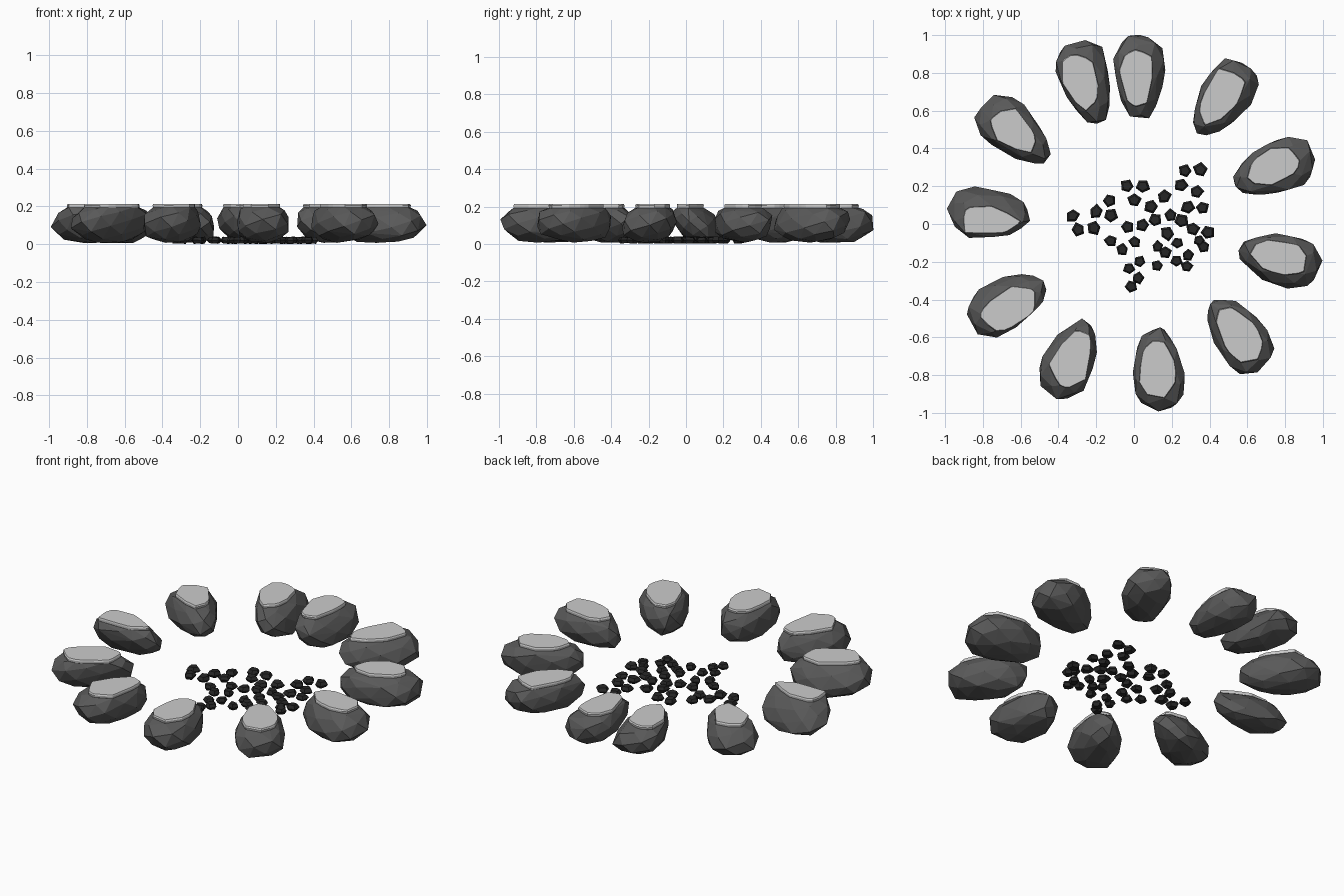
import bpy, bmesh, random
from math import radians, sin, cos, pi, sqrt
from mathutils import Vector, Matrix

if "Cube" in bpy.data.objects:
    bpy.data.objects.remove(bpy.data.objects["Cube"])

random.seed(7)


def material(name, value):
    m = bpy.data.materials.new(name)
    m.diffuse_color = (value, value, value, 1)
    m.use_nodes = True
    m.node_tree.nodes["Principled BSDF"].inputs["Base Color"].default_value = m.diffuse_color
    return m


STONE = material("stone", 0.10)
COAL = material("coal", 0.02)


def finish(bm, name, place, mat=None):
    bmesh.ops.recalc_face_normals(bm, faces=bm.faces)
    me = bpy.data.meshes.new(name)
    bm.to_mesh(me)
    bm.free()
    if mat:
        me.materials.append(mat)
    ob = bpy.data.objects.new(name, me)
    ob.matrix_world = place
    bpy.context.collection.objects.link(ob)


def spow(v, e):
    return (abs(v) ** e) * (1 if v >= 0 else -1)


def boulder(n, x, y, angle, shift):
    """Faceted egg, narrow end inwards, flat top with a pale slab on it."""
    pts = []
    start = random.random() * 6
    for i in range(44):
        z = 1 - 2 * (i + 0.5) / 44
        r, a = sqrt(1 - z * z), start + i * pi * (3 - sqrt(5))
        p = Vector((spow(r * cos(a), 0.9), spow(r * sin(a), 0.9), spow(z, 0.85)))
        p *= random.uniform(0.93, 1.05)
        p.y = p.y * (1 + 0.28 * p.x) + shift * p.z
        pts.append(p)
    # fit the points to the stone's exact size
    size, mid = (0.222, 0.137, 0.106), (0, 0, 0.113)
    for k in range(3):
        lo, hi = min(p[k] for p in pts), max(p[k] for p in pts)
        for p in pts:
            p[k] = mid[k] + size[k] * (2 * (p[k] - lo) / (hi - lo) - 1)
    bm = bmesh.new()
    for p in pts:
        bm.verts.new(p)
    res = bmesh.ops.convex_hull(bm, input=bm.verts)
    loose = [v for v in bm.verts if not v.link_faces]
    bmesh.ops.delete(bm, geom=loose, context='VERTS')
    # slice off the top
    cut = 0.193
    bmesh.ops.bisect_plane(bm, geom=bm.verts[:] + bm.edges[:] + bm.faces[:],
                           plane_co=(0, 0, cut), plane_no=(0, 0, 1), clear_outer=True)
    bmesh.ops.holes_fill(bm, edges=[e for e in bm.edges if e.is_boundary], sides=0)
    top = max(bm.faces, key=lambda f: f.calc_center_median().z)
    rim = [v.co.copy() for v in top.verts]
    place = Matrix.Translation((x, y, 0)) @ Matrix.Rotation(radians(angle), 4, 'Z')
    finish(bm, f"ring_stone_{n}", place, STONE)

    # pale cap: thin slab on the cut face
    c = sum(rim, Vector()) / len(rim)
    bm = bmesh.new()
    rings = []
    for z, s in ((cut - 0.004, 0.98), (0.205, 1.0), (0.213, 0.97)):
        rings.append([bm.verts.new((c.x + (p.x - c.x) * s, c.y + (p.y - c.y) * s, z)) for p in rim])
    for a, b in zip(rings, rings[1:]):
        for i in range(len(a)):
            j = (i + 1) % len(a)
            bm.faces.new((a[i], a[j], b[j], b[i]))
    bm.faces.new(rings[0])
    bm.faces.new(rings[-1])
    finish(bm, f"stone_cap_{n}", place)


# ring of stones: x, y, angle of the wide end, sideways lean of the top
STONES = [(0.03, 0.78, 92, 0.2), (-0.255, 0.745, 106, 0.25), (-0.625, 0.49, 140, 0),
          (-0.77, 0.055, 175, 0.4), (-0.67, -0.415, 211, 0.3), (-0.34, -0.715, 245, 0.1),
          (0.13, -0.77, 273, 0), (0.55, -0.585, 308, 0), (0.77, -0.19, 346, 0.15),
          (0.74, 0.29, 22, 0.1), (0.47, 0.655, 56, 0.15)]
for n, s in enumerate(STONES):
    boulder(n, *s)


def coal(n, x, y):
    """Small flat irregular chunk."""
    r = 0.036 if y > -0.08 else 0.031
    bm = bmesh.new()
    rings = []
    wob = [random.uniform(0.85, 1.15) for _ in range(5)]
    for z, s in ((0.004, 0.7), (0.02, 1.05), (0.037, 0.72)):
        rings.append([bm.verts.new((r * s * w * cos(i * 2 * pi / 5), r * s * w * sin(i * 2 * pi / 5),
                                    z + random.uniform(-0.003, 0.003)))
                      for i, w in enumerate(wob)])
    for a, b in zip(rings, rings[1:]):
        for i in range(5):
            j = (i + 1) % 5
            bm.faces.new((a[i], a[j], b[j], b[i]))
    bm.faces.new(rings[0])
    bm.faces.new(rings[-1])
    place = Matrix.Translation((x, y, 0)) @ Matrix.Rotation(random.uniform(0, 6.28), 4, 'Z')
    finish(bm, f"coal_{n}", place, COAL)


# scattered coals in the middle
COALS = [(.27, .28), (.35, .285), (-.035, .2), (.045, .2), (.25, .205), (.33, .17), (-.13, .125),
         (0, .125), (.16, .145), (.09, .095), (.285, .09), (.36, .085), (-.2, .065), (-.325, .045),
         (-.125, .045), (.195, .045), (-.295, -.03), (-.21, -.02), (-.035, -.015), (.045, -.005),
         (.11, .02), (.25, .015), (.31, -.025), (.39, -.045), (-.125, -.09), (.005, -.095),
         (.175, -.05), (.345, -.085), (.23, -.1), (.125, -.12), (-.06, -.135), (.37, -.12),
         (.165, -.15), (.285, -.165), (.125, -.22), (.225, -.195), (.28, -.225), (.03, -.2),
         (-.025, -.235), (.02, -.285), (-.015, -.33)]
for n, p in enumerate(COALS):
    coal(n, *p)
